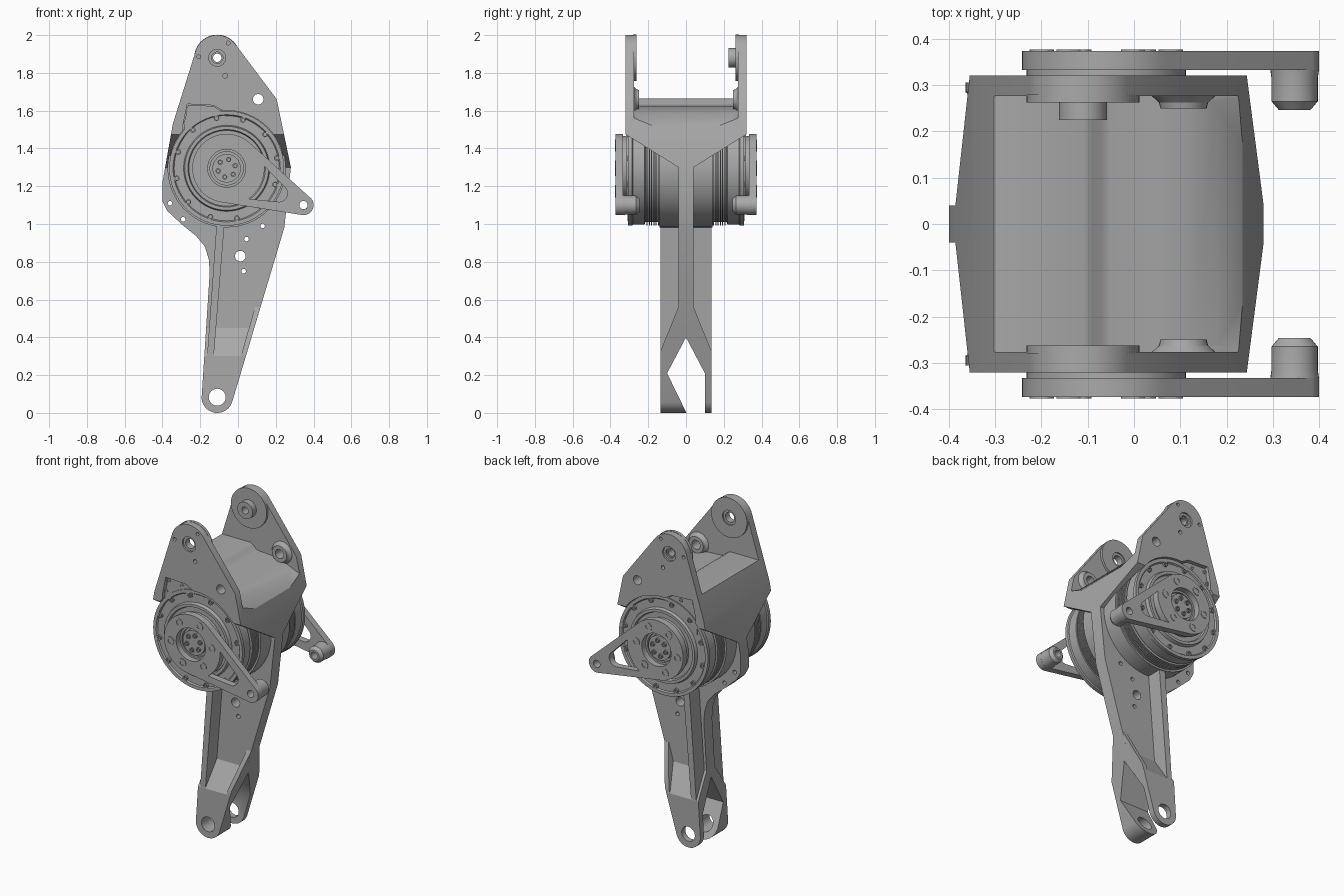
import bpy, bmesh, math
from mathutils import Vector, geometry

if "Cube" in bpy.data.objects:
    bpy.data.objects.remove(bpy.data.objects["Cube"])

metal = bpy.data.materials.new("machined grey")
metal.use_nodes = True
GREY = (0.4, 0.4, 0.4, 1)
metal.diffuse_color = GREY
metal.node_tree.nodes["Principled BSDF"].inputs["Base Color"].default_value = GREY

AXLE = Vector((-0.06, 1.295))    # motor axis in x, z
TIP = Vector((0.347, 1.1))       # lever end
PIVOT = Vector((-0.11, 1.88))    # upper hinge
FOOT = Vector((-0.11, 0.083))    # lower hinge


def finish(bm, name, mirror=False):
    bmesh.ops.recalc_face_normals(bm, faces=bm.faces)
    mesh = bpy.data.meshes.new(name)
    bm.to_mesh(mesh)
    bm.free()
    mesh.materials.append(metal)
    ob = bpy.data.objects.new(name, mesh)
    bpy.context.collection.objects.link(ob)
    if mirror:
        mod = ob.modifiers.new("both sides", "MIRROR")
        mod.use_axis = (False, True, False)
    return ob


def arc(c, r, a, b, n=24):
    """Points on an arc, angles in degrees."""
    angles = [math.radians(a + (b - a) * i / n) for i in range(n + 1)]
    return [(c[0] + r * math.cos(t), c[1] + r * math.sin(t)) for t in angles]


def circle(c, r, n=48):
    return arc(c, r, 0, 360, n)[:-1]


def hull(*circles):
    pts = [p for c, r in circles for p in circle(c, r, 64)]
    return [pts[i] for i in geometry.convex_hull_2d(pts)]


def prism(name, pts, a, b, along_x=False, mirror=False):
    """Extrude an (x, z) outline along y, or a (y, z) outline along x."""
    bm = bmesh.new()
    rings = [[bm.verts.new((d, u, v) if along_x else (u, d, v)) for u, v in pts]
             for d in (a, b)]
    for ring in rings:
        bm.faces.new(ring)
    n = len(pts)
    for i in range(n):
        j = (i + 1) % n
        bm.faces.new((rings[0][i], rings[0][j], rings[1][j], rings[1][i]))
    return finish(bm, name, mirror)


def lathe(name, centre, profile, closed=False, steps=64, sides=(-1, 1)):
    """Turn a (radius, distance) profile about a y axis through centre."""
    bm = bmesh.new()
    for s in sides:
        vs = [bm.verts.new((centre[0] + r, s * d, centre[1])) for r, d in profile]
        es = [bm.edges.new(p) for p in zip(vs, vs[1:] + vs[:1] if closed else vs[1:])]
        bmesh.ops.spin(bm, geom=vs + es, cent=(centre[0], 0, centre[1]),
                       axis=(0, 1, 0), angle=math.tau, steps=steps)
    bmesh.ops.remove_doubles(bm, verts=bm.verts, dist=0.0001)
    return finish(bm, name)


def tube(name, centre, inner, outer, a, b, sides=(-1, 1)):
    return lathe(name, centre, [(inner, a), (outer, a), (outer, b), (inner, b)],
                 True, 48, sides)


def bolts(name, ring, count, r, a, b, turn=0):
    """Ring of socket-head bolts on both motors."""
    for i in range(count):
        t = turn + math.tau * i / count
        c = AXLE + Vector((math.cos(t), math.sin(t))) * ring
        lathe(name, c, [(0, a), (r, a), (r, b), (r * 0.55, b),
                        (r * 0.55, b - 0.008), (0, b - 0.008)], steps=12)


def combine(target, tool, op="DIFFERENCE"):
    """Apply a boolean, then discard the tool."""
    mod = target.modifiers.new("cut", "BOOLEAN")
    mod.operation, mod.object, mod.solver = op, tool, "EXACT"
    bpy.context.view_layer.objects.active = target
    bpy.ops.object.modifier_apply(modifier=mod.name)
    bpy.data.objects.remove(tool)


def both(half):
    """Mirror half a cross-section into a closed outline."""
    return half + [(-u, v) for u, v in reversed(half)]


# Bracket: side outline crossed with its Y-shaped section
outline = (arc(FOOT, 0.083, 184, 342) + [(0.245, 0.98), (0.28, 1.3), (0.205, 1.66)]
           + arc(PIVOT, 0.12, 38, 165)
           + [(-0.345, 1.53), (-0.4, 1.22), (-0.4, 1.12), (-0.375, 1.07), (-0.3, 1.0),
              (-0.22, 0.935), (-0.175, 0.88), (-0.154, 0.81), (-0.15, 0.74)])
section = both([(0.135, -0.1), (0.135, 0.3), (0.04, 0.45), (0.04, 1.3),
                (0.321, 1.475), (0.321, 2.1)])
bracket = prism("leg_bracket", outline, -0.5, 0.5)
combine(bracket, prism("section", section, -1, 1, True), "INTERSECT")

# Long stiffening rib, edge gusset and motor mounting ring
combine(bracket, prism("rib", [(-0.112, 1.02), (-0.07, 1.02), (-0.13, 0.28), (-0.165, 0.28)],
                       -0.134, 0.134), "UNION")
gusset = prism("gusset", [(0.09, 0.56), (0.119, 0.56), (0.042, 0.3), (0.015, 0.3)], -0.3, 0.3)
combine(gusset, prism("taper", both([(0.134, 0.2), (0.134, 0.33), (0.03, 0.585)]),
                      -1, 1, True), "INTERSECT")
combine(bracket, gusset, "UNION")
combine(bracket, prism("ring", circle(AXLE, 0.313, 64), -0.14, 0.14), "UNION")

# Fork slot at the foot
combine(bracket, prism("slot", both([(0.1, -0.2), (0.1, 0.21), (0.0, 0.4)])[:-1],
                       -1, 1, True))

# Saddle between the upper cheeks, with a V-shaped front lip
floor = [(-0.6, 1.665), (-0.11, 1.665), (-0.09, 1.655), (-0.07, 1.635), (-0.05, 1.628),
         (0.05, 1.622), (0.12, 1.605), (0.18, 1.58), (0.6, 1.4), (0.6, 2.2), (-0.6, 2.2)]
combine(bracket, prism("saddle", floor, -0.276, 0.276))
bm = bmesh.new()
for x, y, z in [(0.17, 0.275, 1.59), (0.34, 0.275, 1.5), (0.34, 0, 1.4), (0.22, 0, 1.565),
                (0.17, 0.275, 1.75), (0.34, 0.275, 1.75)]:
    for s in ((-1, 1) if y else (1,)):
        bm.verts.new((x, s * y, z))
bmesh.ops.convex_hull(bm, input=bm.verts)
combine(bracket, finish(bm, "lip"))

# Motor bores, cable pockets and drilled holes
pocket = [(-0.29, 1.45), (-0.29, 1.53), (-0.268, 1.635), (-0.13, 1.628), (-0.06, 1.59),
          (-0.06, 1.45)]
for s in (-1, 1):
    combine(bracket, prism("bore", circle(AXLE, 0.306, 64), s * 0.14, s * 0.5))
    combine(bracket, prism("pocket", pocket, s * 0.23, s * 0.5))
holes = [(FOOT, 0.045), (PIVOT, 0.045), ((0.107, 1.66), 0.028), ((0.012, 0.83), 0.028),
         ((0.045, 0.92), 0.012), ((0.13, 0.99), 0.012), ((0.03, 0.75), 0.012),
         ((-0.068, 1.785), 0.012), ((-0.052, 1.958), 0.01), ((-0.208, 1.885), 0.01),
         ((-0.36, 1.11), 0.012), ((-0.29, 1.025), 0.012)]
for c, r in holes:
    combine(bracket, prism("drill", circle(c, r, 32), -0.6, 0.6))

# Cable covers filling the pockets
prism("cable_cover", [(-0.286, 1.42), (-0.286, 1.53), (-0.264, 1.631), (-0.13, 1.624),
                      (-0.07, 1.585), (-0.07, 1.45)], 0.25, 0.3, mirror=True)
for p in [(-0.28, 1.54), (-0.262, 1.608), (-0.175, 1.602)]:
    tube("cover_screw", p, 0.006, 0.012, 0.29, 0.304)

# Hinge bosses and the single pin on the rear cheek
tube("pivot_boss", PIVOT, 0.045, 0.122, 0.262, 0.28)
tube("pivot_bearing", PIVOT, 0.03, 0.052, 0.27, 0.31)
tube("pivot_pin", PIVOT, 0.022, 0.052, 0.225, 0.3, (1,))
lathe("side_boss", (0.107, 1.66), [(0.028, 0.25), (0.05, 0.25), (0.053, 0.262),
                                   (0.07, 0.278), (0.028, 0.278)], True, 32)

# Motors: finned body, stepped face and output disc
fins = []
for i in range(6):
    d = 0.143 + i * 0.012
    fins += [(0.302, d), (0.302, d + 0.006), (0.285, d + 0.006), (0.285, d + 0.012)]
lathe("motor", AXLE, [(0, 0.135), (0.302, 0.135)] + fins
      + [(0.298, 0.22), (0.298, 0.28), (0.304, 0.285), (0.304, 0.306), (0.284, 0.306),
         (0.278, 0.298), (0.228, 0.298), (0.222, 0.318), (0.205, 0.318), (0.2, 0.305),
         (0.172, 0.305), (0.172, 0.336), (0.088, 0.336), (0.088, 0.32), (0.075, 0.32),
         (0.075, 0.345), (0, 0.345)])
bolts("rim_bolt", 0.27, 12, 0.015, 0.29, 0.309, 0.2)
bolts("hub_bolt", 0.14, 6, 0.026, 0.36, 0.377, 0.1)
bolts("centre_bolt", 0.047, 6, 0.014, 0.34, 0.354, 0.3)

# Output levers: tapered plate with a rounded window and an end socket
window = prism("window", hull((AXLE, 0.15), (AXLE.lerp(TIP, 0.68), 0.045)), 0.3, 0.4)
combine(window, prism("hub_keep", circle(AXLE, 0.2, 64), 0.25, 0.45))
lever = prism("output_lever", hull((AXLE, 0.182), (TIP, 0.053)), 0.333, 0.374)
combine(lever, window)
for c, r in ((AXLE, 0.1), (TIP, 0.022)):
    combine(lever, prism("bore", circle(c, r), 0.2, 0.5))
lever.modifiers.new("both sides", "MIRROR").use_axis = (False, True, False)
lathe("lever_socket", TIP, [(0.022, 0.246), (0.034, 0.246), (0.05, 0.265), (0.05, 0.315),
                            (0.053, 0.336), (0.022, 0.336)], True, 32)

# Smooth round surfaces, keep machined edges sharp
bpy.ops.object.select_all(action="DESELECT")
for ob in bpy.context.collection.objects:
    if ob.type == "MESH" and metal.name in ob.data.materials:
        ob.select_set(True)
        bpy.context.view_layer.objects.active = ob
bpy.ops.object.shade_smooth_by_angle(angle=math.radians(30))
